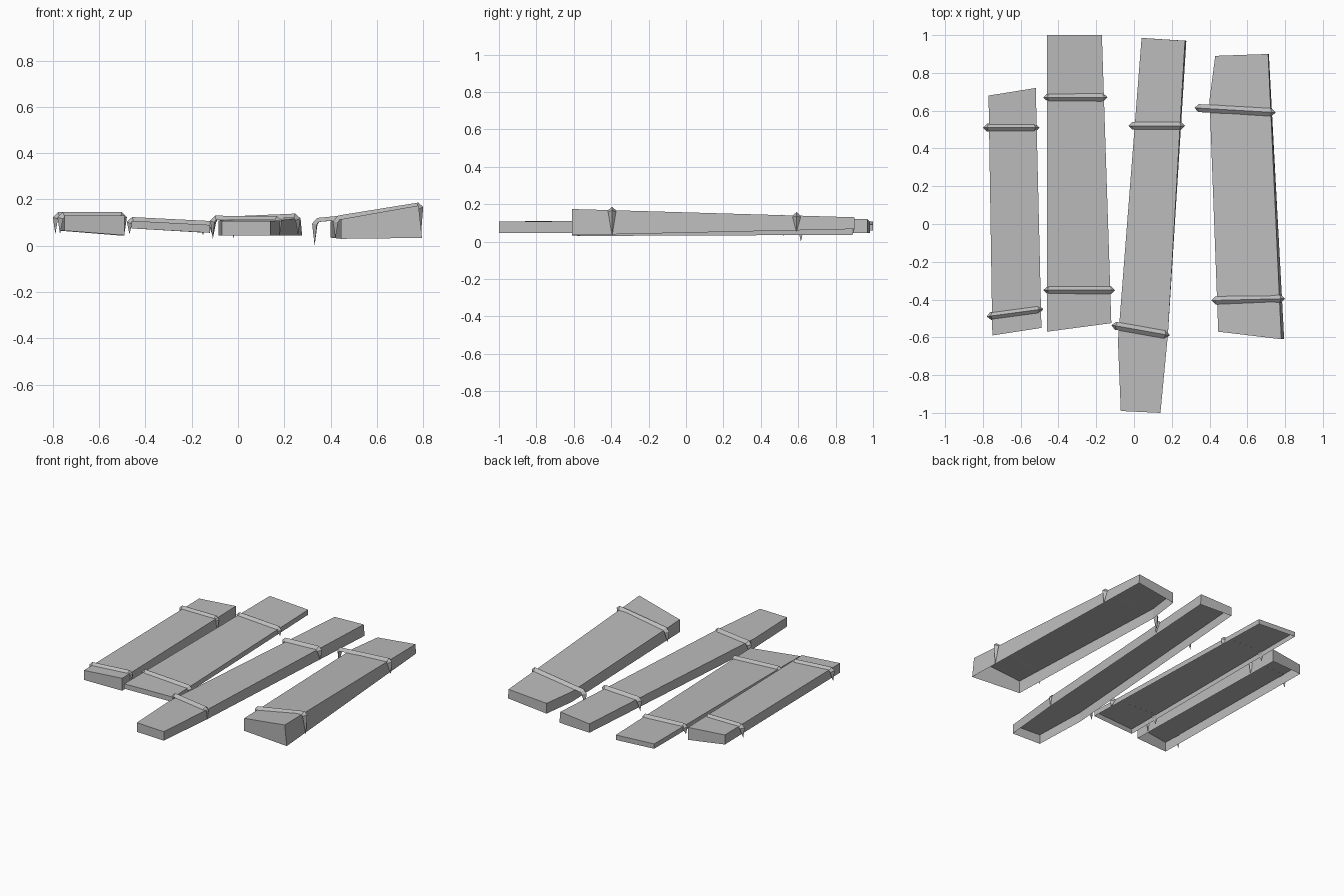
import bpy
import bmesh
from mathutils import Vector

cube = bpy.data.objects.get("Cube")
if cube:
    bpy.data.objects.remove(cube, do_unlink=True)

grey = bpy.data.materials.new("plain_grey")
grey.use_nodes = True
color = (0.5, 0.5, 0.5, 1)
grey.diffuse_color = color
grey.node_tree.nodes["Principled BSDF"].inputs["Base Color"].default_value = color


def make_object(name, bm):
    """Turn a bmesh into a named object with the shared material."""
    mesh = bpy.data.meshes.new(name)
    bm.to_mesh(mesh)
    bm.free()
    mesh.materials.append(grey)
    obj = bpy.data.objects.new(name, mesh)
    bpy.context.collection.objects.link(obj)
    return obj


def make_plank(name, corners):
    """Hollow plank, open below; corners run counter-clockwise from above.
    Each corner is x, y, top height, bottom height, outward flare of the bottom."""
    bm = bmesh.new()
    top = [bm.verts.new((x, y, high)) for x, y, high, low, flare in corners]
    rim = [bm.verts.new((x + flare, y, low)) for x, y, high, low, flare in corners]
    bm.faces.new(top)
    count = len(corners)
    for i in range(count):
        j = (i + 1) % count
        bm.faces.new((rim[i], rim[j], top[j], top[i]))
    make_object(name, bm)


def make_staple(name, left, right, left_tip, right_tip):
    """Triangular bar laid across a plank, its bent ends tapering to spikes."""
    half_width, ridge, bend = 0.021, 0.018, 0.022
    a, b = Vector(left), Vector(right)
    along = (b - a).normalized()
    flat = Vector((along.x, along.y, 0)).normalized()
    side = Vector((-flat.y, flat.x, 0)) * half_width
    up = Vector((0, 0, 1))

    def section(outer, inner):
        return [bm.verts.new(p) for p in (outer, inner + side, inner - side)]

    bm = bmesh.new()
    rings = []
    # outer corner is chamfered, so the ridge bends in two steps
    for corner, inward in ((a, along), (b, -along)):
        inner = corner + inward * bend - up * ridge
        leg = section(corner - up * bend, inner - up * bend / 2)
        bar = section(corner + inward * bend, inner + inward * bend / 3)
        rings.append((leg, bar))
    path = [rings[0][0], rings[0][1], rings[1][1], rings[1][0]]
    for r, s in zip(path, path[1:]):
        for i in range(3):
            j = (i + 1) % 3
            bm.faces.new((r[i], r[j], s[j], s[i]))
    # spikes
    for ring, corner, inward, tip in ((path[0], a, flat, left_tip),
                                      (path[-1], b, -flat, right_tip)):
        point = corner + inward * bend / 2
        point.z = tip
        end = bm.verts.new(point)
        for i in range(3):
            bm.faces.new((ring[i], ring[(i + 1) % 3], end))
    bmesh.ops.recalc_face_normals(bm, faces=bm.faces)
    make_object(name, bm)


# planks, from the model's right to its left
planks = {
    "short_plank": [
        (-.75, -.59, .13, .065, 0), (-.49, -.55, .13, .045, 0),
        (-.52, .72, .13, .045, 0), (-.77, .68, .13, .065, 0)],
    "wide_plank": [
        (-.46, -.57, .108, .075, 0), (-.12, -.525, .09, .056, 0),
        (-.17, 1, .092, .058, 0), (-.46, 1, .108, .075, 0)],
    "long_plank": [
        (-.07, -.99, .108, .045, 0), (.14, -1, .106, .045, 0),
        (.18, -.58, .11, .045, 0), (.27, .97, .12, .045, .007),
        (.04, .985, .105, .045, 0), (-.085, -.62, .11, .045, 0)],
    "tall_plank": [
        (.446, -.57, .115, .03, 0), (.78, -.61, .174, .034, .015),
        (.71, .9, .13, .067, .004), (.43, .89, .105, .035, 0),
        (.4, .66, .105, .035, 0)],
}
for name, corners in planks.items():
    make_plank(name, corners)

# staples: left end, right end, then the height of each spike tip
staples = {
    "short_plank_back_staple": ((-.80, .51, .145), (-.50, .51, .145), .05, .05),
    "short_plank_front_staple": ((-.78, -.49, .145), (-.48, -.45, .145), .05, .05),
    "wide_plank_back_staple": ((-.48, .67, .125), (-.14, .67, .108), .05, .045),
    "wide_plank_front_staple": ((-.48, -.35, .125), (-.10, -.35, .106), .05, .045),
    "long_plank_back_staple": ((-.03, .52, .127), (.27, .52, .14), .03, .045),
    "long_plank_front_staple": ((-.12, -.535, .13), (.19, -.59, .128), .03, .04),
    "tall_plank_back_staple": ((.32, .615, .118), (.75, .59, .16), 0, .05),
    "tall_plank_front_staple": ((.41, -.405, .127), (.80, -.395, .19), .03, .03),
}
for name, spec in staples.items():
    make_staple(name, *spec)
